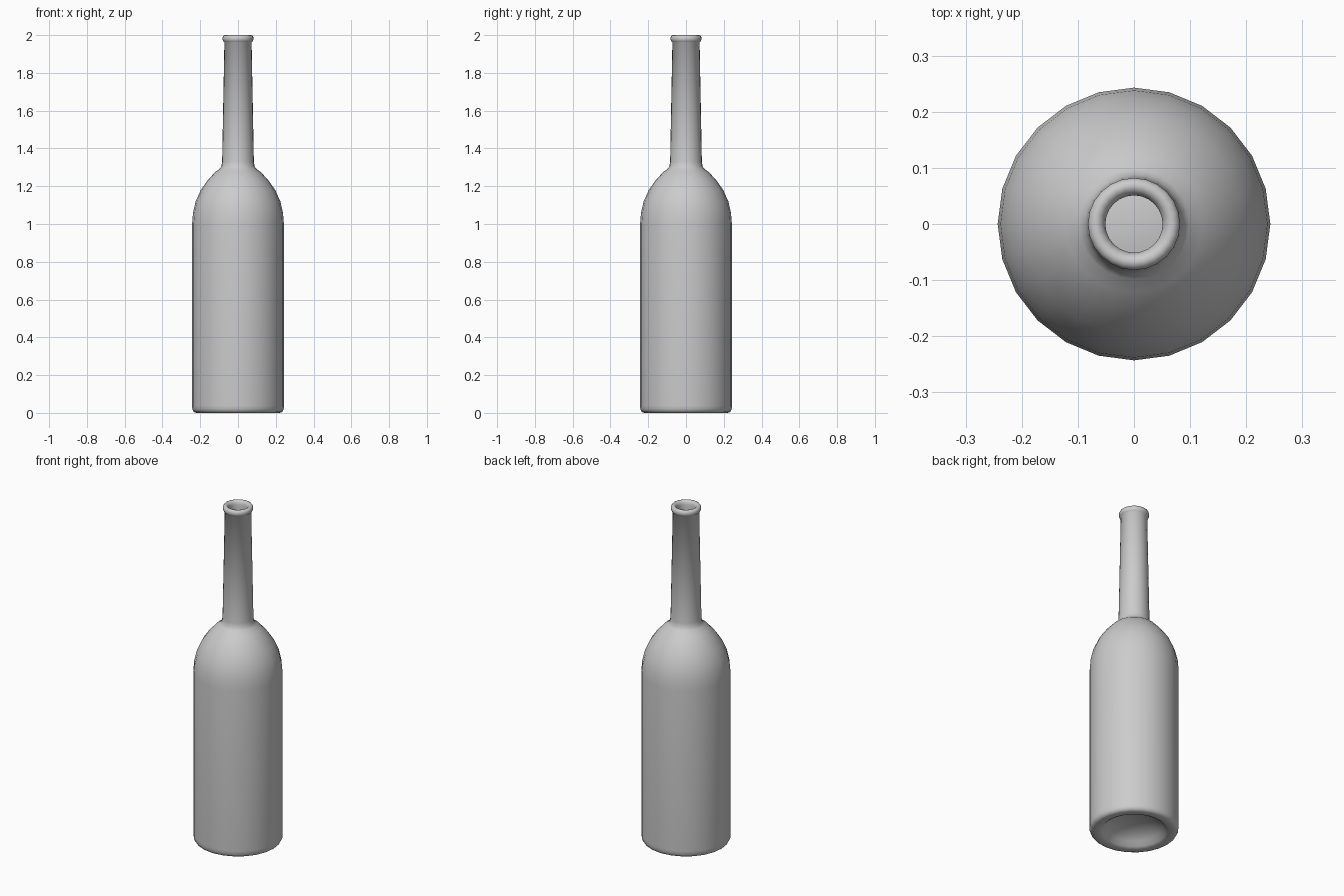
import bpy, bmesh
from math import pi, sin, cos

SIDES = 24

# outer profile from punt centre up to the mouth (radius, z)
outer = [(0, 0.075), (0.06, 0.07), (0.115, 0.055), (0.155, 0.03), (0.175, 0.008), (0.19, 0.0),
         (0.222, 0.0), (0.235, 0.006), (0.242, 0.02), (0.243, 0.04), (0.243, 1.0),
         (0.238, 1.06), (0.224, 1.12), (0.197, 1.18), (0.162, 1.23), (0.122, 1.274),
         (0.098, 1.291), (0.088, 1.305), (0.084, 1.33), (0.072, 1.962)]
# rounded lip
lip = [(0.078, 1.967), (0.082, 1.976), (0.082, 1.988), (0.077, 1.997), (0.069, 2.0),
       (0.061, 1.998), (0.054, 1.99), (0.051, 1.977)]
# inner wall down to the floor above the punt
inner = [(0.051, 1.94), (0.066, 1.33), (0.08, 1.28), (0.14, 1.22), (0.204, 1.12),
         (0.223, 1.0), (0.223, 0.04), (0.19, 0.03), (0.155, 0.05), (0.115, 0.075),
         (0.06, 0.09), (0, 0.095)]


def lathe(name, profile):
    bm = bmesh.new()
    rings = []
    for r, z in profile:
        n = SIDES if r > 0 else 1
        rings.append([bm.verts.new((r * cos(2 * pi * i / SIDES), r * sin(2 * pi * i / SIDES), z))
                      for i in range(n)])
    for a, b in zip(rings, rings[1:]):
        for i in range(SIDES):
            j = (i + 1) % SIDES
            quad = [a[i % len(a)], a[j % len(a)], b[j % len(b)], b[i % len(b)]]
            bm.faces.new(list(dict.fromkeys(quad)))
    bmesh.ops.recalc_face_normals(bm, faces=bm.faces)
    for f in bm.faces:
        f.smooth = True
    me = bpy.data.meshes.new(name)
    bm.to_mesh(me)
    bm.free()
    ob = bpy.data.objects.new(name, me)
    bpy.context.collection.objects.link(ob)
    return ob


lathe("bottle", outer + lip + inner)
